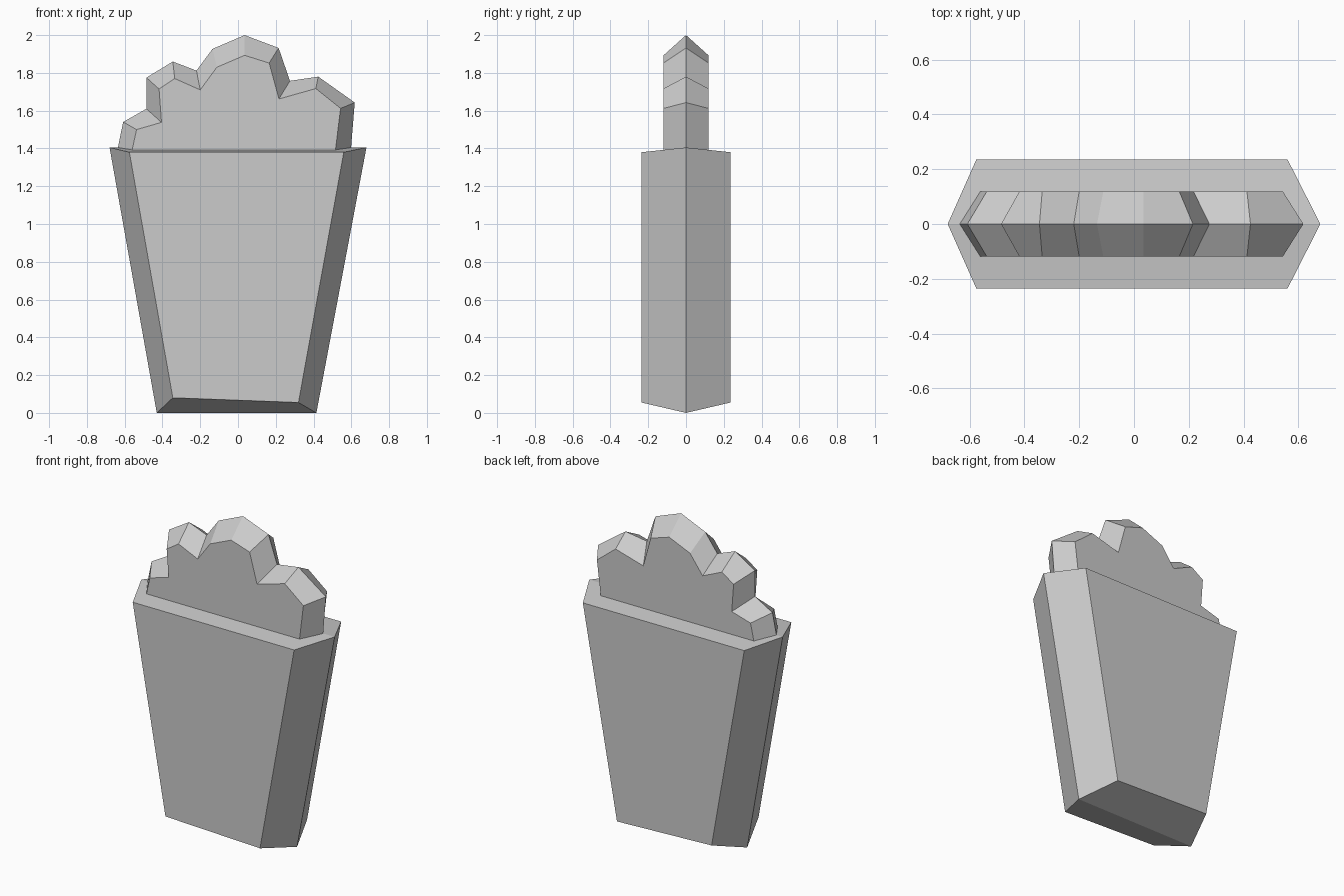
import bpy
import bmesh

if "Cube" in bpy.data.objects:
    bpy.data.objects.remove(bpy.data.objects["Cube"])


def ridged_slab(name, middle, face, half_depth):
    """Solid with a wide outline at y=0 tapering to a smaller outline front and back."""
    bm = bmesh.new()
    rings = [[bm.verts.new((x, y, z)) for x, z in outline]
             for outline, y in ((face, -half_depth), (middle, 0), (face, half_depth))]
    n = len(middle)
    for a, b in zip(rings, rings[1:]):
        for i in range(n):
            j = (i + 1) % n
            bm.faces.new((a[i], a[j], b[j], b[i]))
    bm.faces.new(rings[0])
    bm.faces.new(rings[-1])
    bmesh.ops.recalc_face_normals(bm, faces=bm.faces)
    mesh = bpy.data.meshes.new(name)
    bm.to_mesh(mesh)
    bm.free()
    obj = bpy.data.objects.new(name, mesh)
    bpy.context.collection.objects.link(obj)
    return obj


# Tapered bucket
ridged_slab("bucket",
            [(-0.43, 0), (0.415, 0), (0.68, 1.405), (-0.68, 1.405)],
            [(-0.345, 0.08), (0.32, 0.055), (0.56, 1.38), (-0.575, 1.38)],
            0.236)

# Lumpy popcorn heap, sunk slightly into the bucket
ridged_slab("popcorn",
            [(-0.64, 1.385), (-0.608, 1.54), (-0.485, 1.61), (-0.485, 1.775),
             (-0.345, 1.86), (-0.22, 1.812), (-0.135, 1.927), (0.035, 2.0),
             (0.215, 1.932), (0.275, 1.758), (0.425, 1.78), (0.618, 1.643),
             (0.597, 1.385)],
            [(-0.562, 1.385), (-0.537, 1.50), (-0.405, 1.538), (-0.418, 1.715),
             (-0.335, 1.77), (-0.2, 1.71), (-0.112, 1.83), (0.035, 1.893),
             (0.165, 1.852), (0.217, 1.662), (0.412, 1.717), (0.543, 1.612),
             (0.515, 1.385)],
            0.119)
